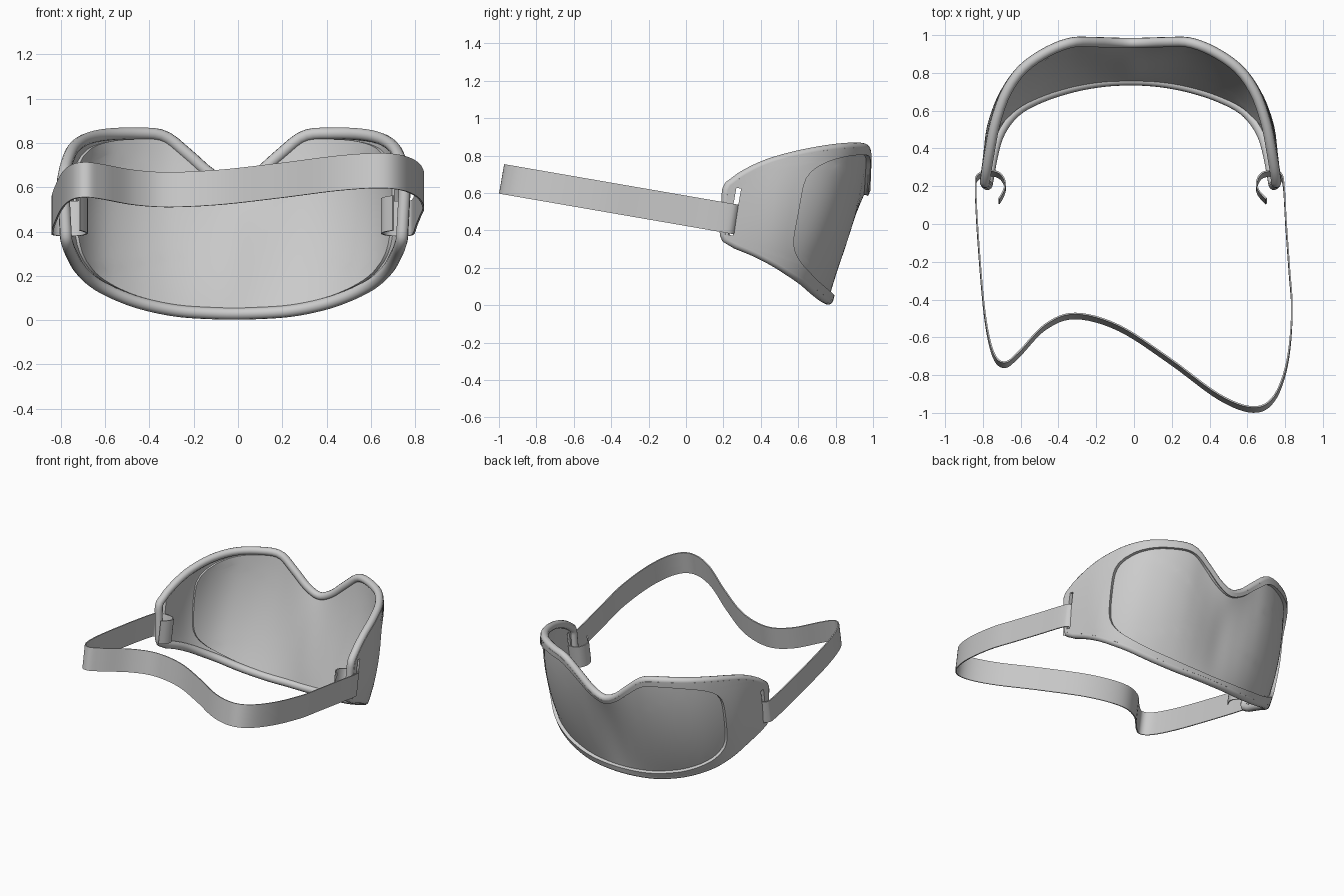
import bpy, bmesh, math
from mathutils import Vector

if "Cube" in bpy.data.objects:
    bpy.data.objects.remove(bpy.data.objects["Cube"])

# Stations from nose to temple: u, bottom edge xyz, top edge xyz, outward bulge
STATIONS = [
    (0.00, .00, .772, .029, .00, .970, .615, -.015),
    (0.12, .12, .767, .032, .10, .972, .655, .000),
    (0.25, .24, .750, .040, .21, .975, .748, .022),
    (0.36, .35, .724, .058, .32, .971, .830, .035),
    (0.48, .465, .685, .088, .45, .920, .842, .038),
    (0.60, .58, .628, .135, .58, .828, .838, .035),
    (0.70, .655, .560, .180, .67, .700, .820, .030),
    (0.80, .71, .470, .235, .727, .540, .786, .025),
    (0.90, .742, .355, .290, .757, .390, .738, .012),
    (1.00, .768, .205, .340, .785, .222, .655, .000),
]
SHIFT_X = -.018
NU, NV = 64, 16


def catmull(p0, p1, p2, p3, t):
    return [.5 * (2*b + (c - a)*t + (2*a - 5*b + 4*c - d)*t*t + (3*b - a - 3*c + d)*t**3)
            for a, b, c, d in zip(p0, p1, p2, p3)]


def surface(u, v, d=0):
    """Point on the curved visor; d moves it outward."""
    side, u = (-1 if u < 0 else 1), min(abs(u), 1)
    i = max(k for k in range(9) if STATIONS[k][0] <= u)
    a, b = STATIONS[i], STATIONS[i + 1]
    if i:
        before = STATIONS[i - 1]
    else:
        before = list(b)
        for k in (0, 1, 4):
            before[k] = -before[k]
    after = STATIONS[i + 2] if i < 8 else [2*q - p for p, q in zip(a, b)]
    s = catmull(before, a, b, after, (u - a[0]) / (b[0] - a[0]))
    bot, top = Vector(s[1:4]), Vector(s[4:7])
    t = min(max((u - .12) / .8, 0), 1)
    phi = math.radians(82) * t * t * (3 - 2*t)
    p = bot.lerp(top, v) + Vector((math.sin(phi), math.cos(phi), 0)) * (s[7]*4*v*(1 - v) + d)
    return Vector((p.x * side + SHIFT_X, p.y, p.z))


def rounded(s, t, n):
    """Map a square to a rounded square."""
    m = max(abs(s), abs(t))
    if m == 0:
        return 0, 0
    k = m / (abs(s)**n + abs(t)**n)**(1/n)
    return s * k, t * k


def perimeter(a, b, n):
    sq = [(-1 + 2*i/NU, -1) for i in range(NU)] + [(1, -1 + 2*i/NV) for i in range(NV)]
    sq += [(-s, -t) for s, t in sq]
    return [(a*x, .5 + b*y) for x, y in (rounded(s, t, n) for s, t in sq)]


def activate(ob):
    bpy.ops.object.select_all(action='DESELECT')
    ob.select_set(True)
    bpy.context.view_layer.objects.active = ob


def grid_object(name, rows, thickness, closed=False):
    """Mesh from rows of points, with thickness."""
    bm = bmesh.new()
    vs = [[bm.verts.new(p) for p in r] for r in rows]
    n = len(rows[0])
    for r0, r1 in zip(vs, vs[1:]):
        for i in range(n if closed else n - 1):
            j = (i + 1) % n
            bm.faces.new((r0[i], r0[j], r1[j], r1[i]))
    bmesh.ops.recalc_face_normals(bm, faces=bm.faces)
    me = bpy.data.meshes.new(name)
    bm.to_mesh(me)
    bm.free()
    ob = bpy.data.objects.new(name, me)
    bpy.context.collection.objects.link(ob)
    mod = ob.modifiers.new("thickness", 'SOLIDIFY')
    mod.thickness, mod.offset = thickness, 0
    return ob


def finish(ob):
    activate(ob)
    bpy.ops.object.convert(target='MESH')
    bpy.ops.object.shade_smooth_by_angle(angle=math.radians(35))


# Lens panel, seated just inside the frame opening
LENS, OPENING = (.775, .47, 6), (.735, .455, 6)
rows = []
for j in range(NV + 1):
    row = []
    for i in range(NU + 1):
        x, y = rounded(-1 + 2*i/NU, -1 + 2*j/NV, LENS[2])
        row.append(surface(LENS[0]*x, .5 + LENS[1]*y, -.015))
    rows.append(row)
finish(grid_object("lens", rows, .014))

# Frame around the lens, with a strap slot in each side tab
outer, inner = perimeter(1, .5, 16), perimeter(*OPENING)
rows = []
for k in range(9):
    f = k / 8
    rows.append([surface(a[0]*(1-f) + b[0]*f, a[1]*(1-f) + b[1]*f, .004)
                 for a, b in zip(outer, inner)])
frame = grid_object("frame", rows, .024, closed=True)
cutters = []
for side in (-1, 1):
    bpy.ops.mesh.primitive_cube_add(size=1, location=(side*.77 + SHIFT_X, .260, .5),
                                    rotation=(math.radians(-10), 0, 0))
    c = bpy.context.object
    c.name, c.scale, c.hide_render = "slot_cutter", (.2, .026, .255), True
    cutters.append(c)
    mod = frame.modifiers.new("slot", 'BOOLEAN')
    mod.operation, mod.object, mod.solver = 'DIFFERENCE', c, 'EXACT'
finish(frame)
for c in cutters:
    bpy.data.objects.remove(c)

# Padded rim following the inside of the outer edge
cu = bpy.data.curves.new("rim", 'CURVE')
cu.dimensions, cu.bevel_depth, cu.bevel_resolution = '3D', .027, 4
sp = cu.splines.new('POLY')
sp.points.add(len(outer) - 1)
for pt, (u, v) in zip(sp.points, outer):
    pt.co = (*surface(u, v, -.012), 1)
sp.use_cyclic_u = True
rim = bpy.data.objects.new("rim", cu)
bpy.context.collection.objects.link(rim)
finish(rim)

# Elastic strap: flat band on a tilted plane, hooked through both slots
PATH = [(.70, .12), (.66, .165), (.65, .21), (.675, .255), (.73, .27), (.775, .258), (.793, .2),
        (.805, 0), (.822, -.24), (.836, -.47), (.81, -.74), (.74, -.925), (.63, -.982),
        (.45, -.915), (.19, -.725), (-.08, -.55), (-.31, -.487), (-.47, -.545), (-.61, -.69),
        (-.685, -.745), (-.745, -.69), (-.79, -.48), (-.825, -.08), (-.838, .19), (-.825, .25),
        (-.765, .27), (-.71, .255), (-.683, .21), (-.69, .165), (-.715, .12)]
pts = []
for i in range(len(PATH) - 1):
    q = [PATH[min(max(i + k, 0), len(PATH) - 1)] for k in (-1, 0, 1, 2)]
    pts += [catmull(*q, t / 6) for t in range(6)]
pts.append(PATH[-1])
across = Vector((0, .17, .985)) * .08
center = [Vector((x, y, .47 - .173*(y - .2))) for x, y in pts]
finish(grid_object("strap", [[p + across*k for p in center] for k in (-1, 1)], .008))
